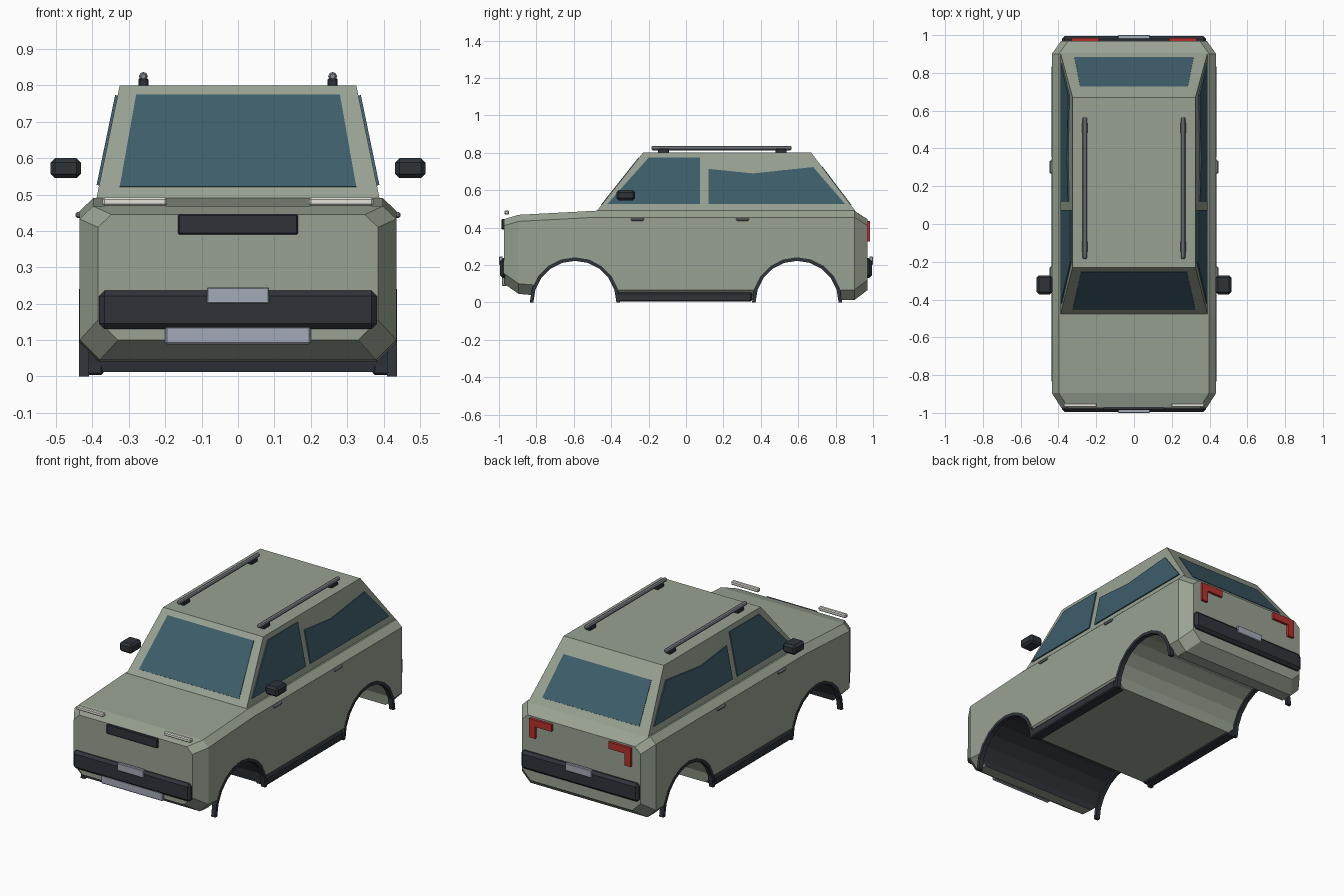
import bpy, bmesh, math
from mathutils import Vector

if "Cube" in bpy.data.objects:
    bpy.data.objects.remove(bpy.data.objects["Cube"])


def mat(name, r, g, b):
    m = bpy.data.materials.new(name)
    m.diffuse_color = (r, g, b, 1)
    m.use_nodes = True
    m.node_tree.nodes["Principled BSDF"].inputs["Base Color"].default_value = m.diffuse_color
    return m


PAINT = mat("paint", .315, .362, .287)
GLASS = mat("glass", .047, .112, .147)
DARK = mat("dark_trim", .028, .034, .042)
RED = mat("tail_red", .48, .03, .027)
LAMP = mat("lamp", .76, .76, .69)
METAL = mat("metal", .37, .41, .48)
RAIL = mat("rail_grey", .24, .26, .28)


def finish(name, bm, material):
    bmesh.ops.recalc_face_normals(bm, faces=bm.faces)
    me = bpy.data.meshes.new(name)
    bm.to_mesh(me)
    bm.free()
    me.materials.append(material)
    ob = bpy.data.objects.new(name, me)
    bpy.context.collection.objects.link(ob)
    return ob


def loft(name, rings, material):
    """Skin a list of equal-length point rings and cap both ends."""
    bm = bmesh.new()
    vs = [[bm.verts.new(p) for p in r] for r in rings]
    n = len(rings[0])
    for a, b in zip(vs, vs[1:]):
        for i in range(n):
            j = (i + 1) % n
            bm.faces.new((a[i], a[j], b[j], b[i]))
    bm.faces.new(vs[0])
    bm.faces.new(vs[-1])
    return finish(name, bm, material)


def box(name, x, y, z, material, bevel=0.0):
    """Box from (min, max) pairs with chamfered edges."""
    bm = bmesh.new()
    bmesh.ops.create_cube(bm, size=1)
    for v in bm.verts:
        v.co = [(a + b) / 2 + c * (b - a) for (a, b), c in zip((x, y, z), v.co)]
    if bevel:
        bmesh.ops.bevel(bm, geom=bm.edges[:], offset=bevel, segments=1, affect='EDGES')
    return finish(name, bm, material)


def pair(name, x, y, z, material, bevel=0.0):
    for side, s in (("right", 1), ("left", -1)):
        box(f"{name}_{side}", sorted((s * x[0], s * x[1])), y, z, material, bevel)


def panel(name, pts, out, thick):
    """Thin glass plate lying on a surface, pushed outward."""
    n = (Vector(pts[1]) - Vector(pts[0])).cross(Vector(pts[2]) - Vector(pts[0])).normalized()
    if n.dot(Vector(out)) < 0:
        n = -n
    return loft(name, [[Vector(p) + n * d for p in pts] for d in (-.004, thick)], GLASS)


# Lower body: octagonal sections along y (y, half width, bottom, top)
def section(y, w, b, t):
    half = [(w - .055, b), (w, b + .055), (w, t - .035), (w - .037, t)]
    return [(x, y, z) for x, z in half] + [(-x, y, z) for x, z in reversed(half)]


body = loft("body", [section(*s) for s in (
    (-.973, .385, .10, .445), (-.895, .435, .045, .468), (-.48, .435, .012, .49),
    (.90, .435, .012, .49), (.97, .385, .065, .445))], PAINT)

# Wheel wells cut right across, with trims around each opening
ARCH_Y, SEG = .594, 10
for end, cy, m in (("front", -ARCH_Y, DARK), ("rear", ARCH_Y, PAINT)):
    arc = [(cy + .234 * math.cos(math.pi * i / SEG), .234 * math.sin(math.pi * i / SEG))
           for i in range(SEG + 1)]
    arc += [(cy - .234, -.2), (cy + .234, -.2)]
    cutter = loft(end + "_well_cutter", [[(x, y, z) for y, z in arc] for x in (-.6, .6)], m)
    cutter.hide_render = True
    mod = body.modifiers.new(end + "_well", 'BOOLEAN')
    mod.object, mod.operation, mod.solver = cutter, 'DIFFERENCE', 'EXACT'
    mod.material_mode = 'TRANSFER'
    bpy.context.view_layer.objects.active = body
    bpy.ops.object.modifier_apply(modifier=mod.name)
    bpy.data.objects.remove(cutter)
    for side, s in (("right", 1), ("left", -1)):
        rings = []
        for i in range(SEG + 1):
            a = math.pi * i / SEG
            rings.append([(s * x, cy + r * math.cos(a), r * math.sin(a))
                          for x, r in ((.41, .222), (.437, .222), (.437, .241), (.41, .241))])
        loft(f"{end}_arch_trim_{side}", rings, DARK)

# Cabin
Z0, Z1 = .485, .80
loft("cabin", [
    [(-.39, -.48, Z0), (.39, -.48, Z0), (.39, .908, Z0), (-.39, .908, Z0)],
    [(-.325, -.23, Z1), (.325, -.23, Z1), (.325, .67, Z1), (-.325, .67, Z1)]], PAINT)


def ramp(a, b, z):
    return a + (b - a) * (z - Z0) / (Z1 - Z0)


# Windscreen and rear window follow the sloped ends
for name, y0, y1, low, high, out in (
        ("windscreen", -.48, -.23, (.325, .52), (.28, .773), -1),
        ("rear_window", .908, .67, (.315, .52), (.285, .725), 1)):
    panel(name, [(x, ramp(y0, y1, z), z) for x, z in (
        (-low[0], low[1]), low, high, (-high[0], high[1]))], (0, out, .5), .003)

# Side windows
front_win = [(-.42, .525), (-.20, .772), (.075, .772), (.075, .525)]
rear_win = [(.12, .525), (.12, .712), (.36, .688), (.68, .722), (.85, .525)]
for side, s in (("right", 1), ("left", -1)):
    for name, prof in (("front", front_win), ("rear", rear_win)):
        panel(f"{name}_side_window_{side}",
              [(s * ramp(.39, .325, z), y, z) for y, z in prof], (s, 0, 0), .007)

    # Roof rails
    rail = [[(s * .26 + r * math.cos(a * math.pi / 4), y, .825 + r * math.sin(a * math.pi / 4))
             for a in range(8)]
            for y, r in ((-.185, .007), (-.178, .012), (.558, .012), (.565, .007))]
    loft(f"roof_rail_{side}", rail, RAIL)

    # L-shaped tail lamps
    ell = [(.185, .435), (.33, .435), (.33, .325), (.29, .325), (.29, .395), (.185, .395)]
    loft(f"tail_lamp_{side}", [[(s * x, y, z) for x, z in ell] for y in (.955, .985)], RED)

for y in (-.12, .508):
    pair("rail_foot", (.246, .274), (y - .03, y + .03), (.79, .82), DARK, .004)

# Mirrors, door handles and sills
pair("mirror", (.432, .515), (-.372, -.272), (.545, .60), DARK, .012)
for y in (-.26, .302):
    pair("door_handle", (.43, .447), (y - .035, y + .035), (.436, .452), RAIL, .005)
pair("sill", (.37, .437), (-.365, .352), (.004, .052), DARK, .006)

# Front fittings
pair("headlamp", (.195, .372), (-.97, -.947), (.469, .492), LAMP, .005)
box("grille", (-.165, .165), (-.986, -.962), (.39, .446), DARK, .004)
box("front_skid_plate", (-.20, .20), (-.985, -.955), (.088, .138), METAL, .005)

# Bumpers and number plates at both ends
for end, s in (("front", -1), ("rear", 1)):
    box(end + "_bumper", (-.382, .382), sorted((s * .95, s * .994)), (.13, .236), DARK, .015)
    box(end + "_plate", (-.085, .085), sorted((s * .98, s * 1.0)), (.20, .245), METAL, .003)
